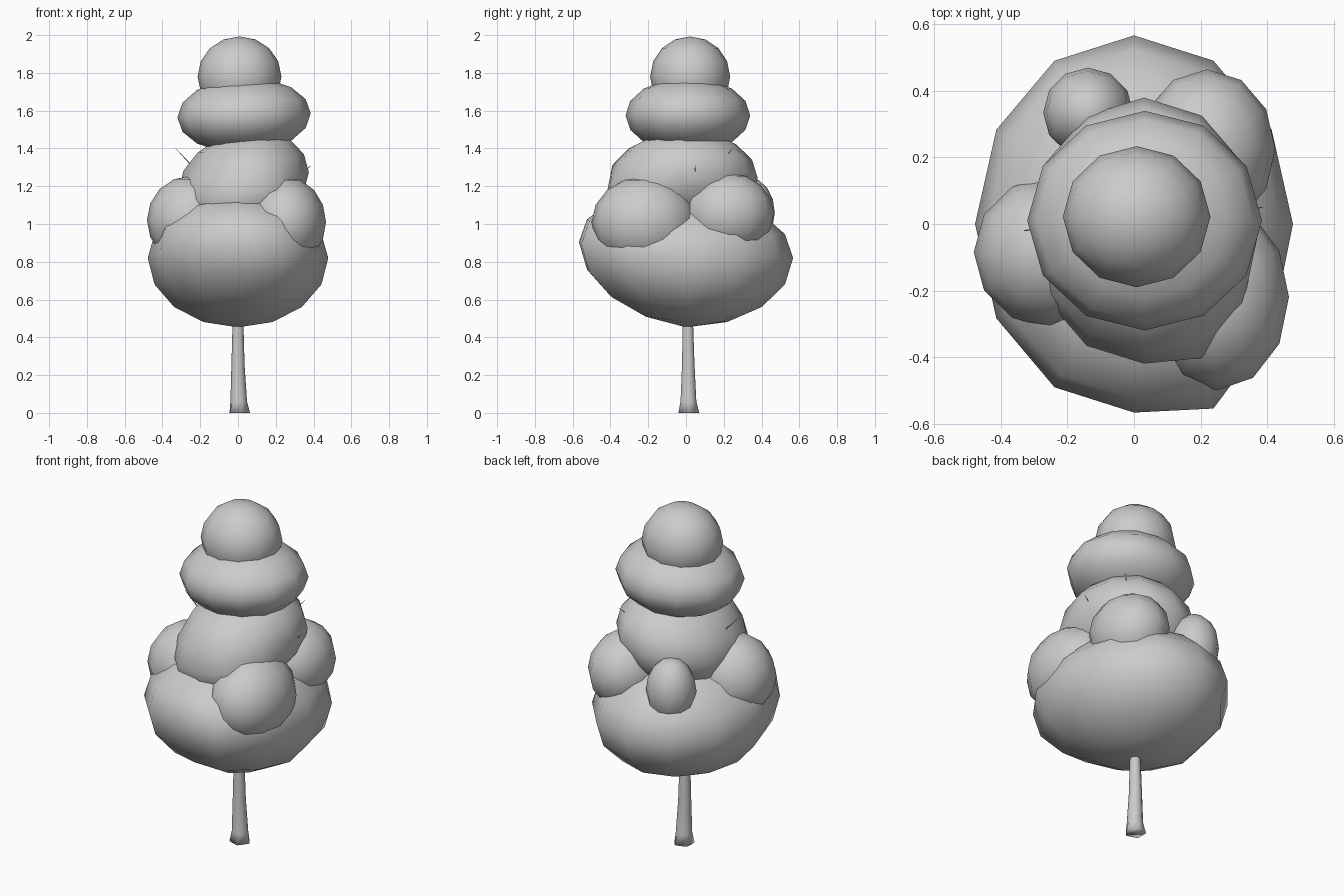
import bpy, bmesh
from math import cos, sin, pi
from mathutils import Vector

if "Cube" in bpy.data.objects:
    bpy.data.objects.remove(bpy.data.objects["Cube"])


def finish(name, bm):
    me = bpy.data.meshes.new(name)
    bmesh.ops.recalc_face_normals(bm, faces=bm.faces)
    bm.to_mesh(me)
    bm.free()
    me.shade_smooth()
    ob = bpy.data.objects.new(name, me)
    bpy.context.collection.objects.link(ob)
    return ob


def blob(name, center, size, tilt=(0, 0), tweak=None, seg=12, rings=8):
    """Low-poly squashed sphere; tilt raises z with x and y."""
    bm = bmesh.new()
    bmesh.ops.create_uvsphere(bm, u_segments=seg, v_segments=rings, radius=1)
    for v in bm.verts:
        x, y, z = (v.co[i] * size[i] for i in range(3))
        z += x * tilt[0] + y * tilt[1]
        v.co = Vector((x, y, z)) + Vector(center)
        if tweak:
            tweak(v.co)
    return finish(name, bm)


def tube(name, path, sides=8, flare=0.0):
    """Tapered tube through (x, y, z, radius) points."""
    bm = bmesh.new()
    rows = []
    for k, (x, y, z, r) in enumerate(path):
        row = []
        for i in range(sides):
            a = 2 * pi * i / sides
            q = r * (1 + (flare * (-1) ** i if k == 0 else 0))
            row.append(bm.verts.new((x + q * cos(a), y + q * sin(a), z)))
        rows.append(row)
    for lo, hi in zip(rows, rows[1:]):
        for i in range(sides):
            j = (i + 1) % sides
            bm.faces.new((lo[i], lo[j], hi[j], hi[i]))
    bm.faces.new(rows[0][::-1])
    bm.faces.new(rows[-1])
    return finish(name, bm)


# Trunk, flared at the foot
tube("trunk", [(0.005, 0.015, 0, 0.054), (0.004, 0.013, 0.06, 0.044),
               (0, 0.012, 0.25, 0.035), (0, 0.01, 0.5, 0.028),
               (0, 0.01, 0.9, 0.02)], sides=10, flare=0.08)


# Large lower crown: flatter on top, front sits higher, front right bulges out
def lower_shape(co):
    if co.z > 0.82:
        co.z = 0.82 + (co.z - 0.82) * 0.9
    if co.y < -0.01:
        co.z -= co.y * 0.15
        if co.x > 0.08:
            co.y *= 1.13


blob("lower_crown", (0, 0, 0.82), (0.478, 0.567, 0.367), tweak=lower_shape)


# Stacked upper tiers; the middle one hangs lower at the front
def middle_shape(co):
    if co.y < -0.15 and co.z < 1.3:
        co.z -= 0.05
        if co.x > 0.08:
            co.y *= 1.1


blob("middle_tier", (0.03, -0.02, 1.225), (0.345, 0.4, 0.265), tilt=(0.14, 0.04),
     tweak=middle_shape)
blob("upper_tier", (0.032, 0.01, 1.575), (0.353, 0.33, 0.2), tilt=(0.03, 0))
blob("top_tier", (0.008, 0.022, 1.78), (0.222, 0.212, 0.213))

# Side clumps around the lower crown
blob("left_clump", (-0.25, -0.085, 1.02), (0.232, 0.228, 0.235))
blob("front_right_clump", (0.25, -0.22, 1.01), (0.216, 0.28, 0.24))
blob("back_right_clump", (0.22, 0.225, 1.055), (0.205, 0.24, 0.215))
blob("back_left_clump", (-0.138, 0.335, 1.06), (0.135, 0.135, 0.185))

# Thin twigs poking through the crown
for i, (base, tip) in enumerate([((-0.2, 0, 1.26), (-0.33, -0.02, 1.40)),
                                 ((0.18, 0.17, 1.3), (0.265, 0.245, 1.40)),
                                 ((0.3, 0.04, 1.22), (0.385, 0.05, 1.31))]):
    tube("twig_%d" % (i + 1), [(*base, 0.007), (*tip, 0.0015)], sides=5)
